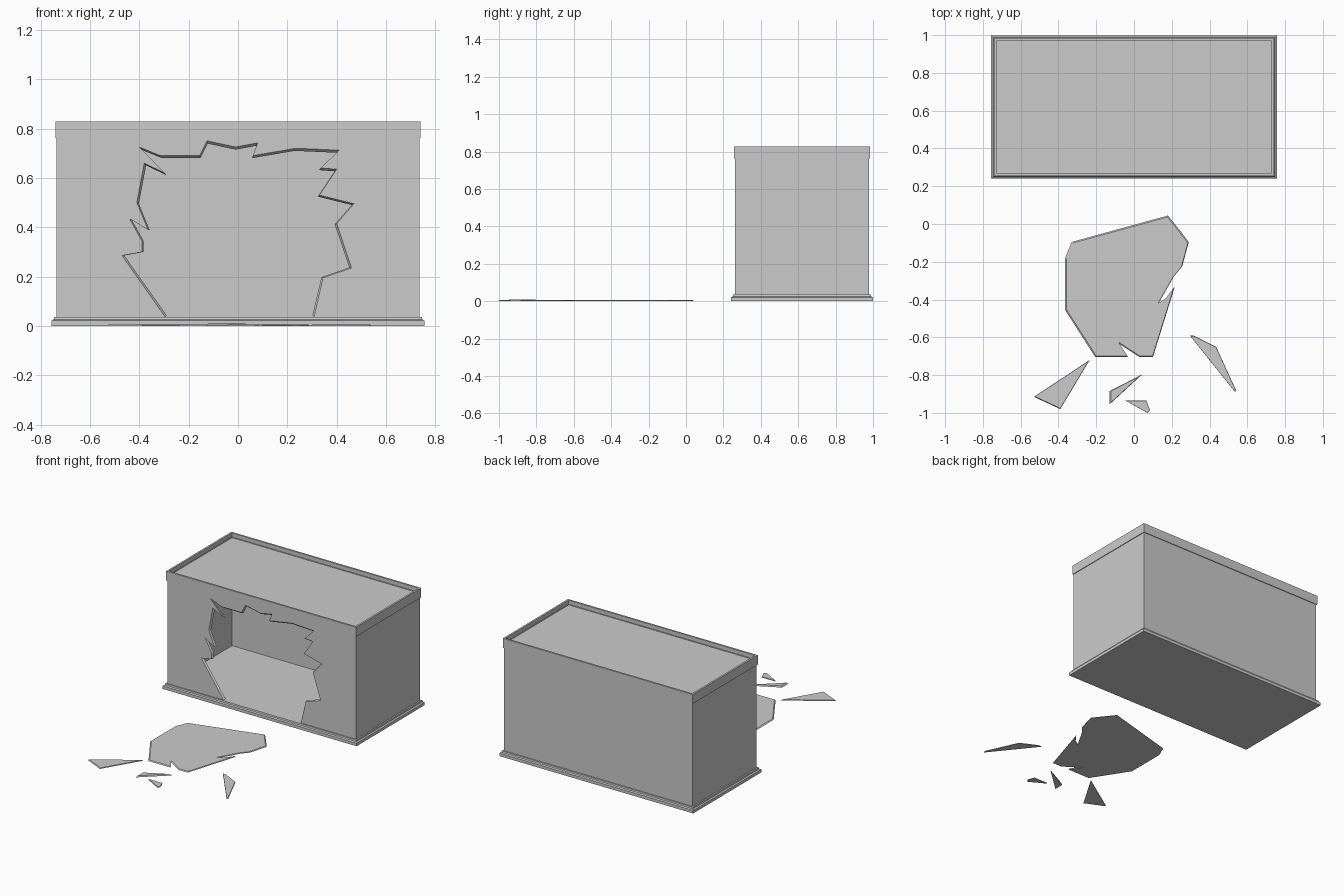
import bpy, bmesh

if "Cube" in bpy.data.objects:
    bpy.data.objects.remove(bpy.data.objects["Cube"])

CY = 0.62  # centre of the tank in y


def loft(name, loops, close=False):
    """Skin equal-length loops; cap the ends, or close into a ring."""
    bm = bmesh.new()
    rings = [[bm.verts.new(p) for p in loop] for loop in loops]
    n = len(rings[0])
    pairs = list(zip(rings, rings[1:]))
    if close:
        pairs.append((rings[-1], rings[0]))
    else:
        bm.faces.new(rings[0])
        bm.faces.new(rings[-1])
    for a, b in pairs:
        for i in range(n):
            j = (i + 1) % n
            bm.faces.new((a[i], a[j], b[j], b[i]))
    bmesh.ops.recalc_face_normals(bm, faces=bm.faces)
    mesh = bpy.data.meshes.new(name)
    bm.to_mesh(mesh)
    bm.free()
    obj = bpy.data.objects.new(name, mesh)
    bpy.context.collection.objects.link(obj)
    return obj


def rect(off, z):
    """Tank footprint grown by off, at height z."""
    x, y = 0.735 + off, 0.358 + off
    return [(-x, CY - y, z), (x, CY - y, z), (x, CY + y, z), (-x, CY + y, z)]


def shard(name, pts, height, shrink=0.96):
    """Flat glass piece lying on the ground with slanted edges."""
    cx = sum(p[0] for p in pts) / len(pts)
    cy = sum(p[1] for p in pts) / len(pts)
    loft(name, [[(x, y, 0) for x, y in pts],
                [(cx + (x - cx) * shrink, cy + (y - cy) * shrink, height)
                 for x, y in pts]])


# Stepped base, top rim and recessed lid
loft("base_trim", [rect(0.021, 0), rect(0.021, 0.021),
                   rect(0.012, 0.026), rect(0.010, 0.036)])
loft("top_rim", [rect(0.005, 0.762), rect(0.005, 0.828),
                 rect(-0.008, 0.828), rect(-0.008, 0.762)], close=True)
loft("lid", [rect(-0.006, 0.785), rect(-0.006, 0.797)])

# Side and back panes as one U-shaped wall
X, F, B, T = 0.735, CY - 0.358, CY + 0.358, 0.012
u_shape = [(-X, F + T), (-X, B), (X, B), (X, F + T),
           (X - T, F + T), (X - T, B - T), (T - X, B - T), (T - X, F + T)]
loft("side_and_back_panes", [[(x, y, z) for x, y in u_shape]
                             for z in (0.03, 0.80)])

# Broken front pane: outline runs along the jagged hole, then round the frame
hole = [(-.295, .036), (-.47, .285), (-.39, .30), (-.39, .345), (-.44, .435),
        (-.365, .39), (-.41, .50), (-.38, .66), (-.295, .618), (-.40, .725),
        (-.315, .69), (-.155, .69), (-.125, .75), (-.01, .725), (.08, .742),
        (.06, .69), (.235, .72), (.41, .712), (.335, .64), (.40, .635),
        (.33, .53), (.47, .495), (.40, .415), (.46, .235), (.345, .195),
        (.308, .036)]
frame = [(X, .036), (X, .80), (-X, .80), (-X, .036)]
front = [(x, F, z) for x, z in hole + frame]
back = [(x * 0.98, F + T, max(.036, .3 + (z - .3) * 0.975)) for x, z in hole]
back += [(x, F + T, z) for x, z in frame]
loft("broken_front_pane", [front, back])

# Glass pieces on the ground
shard("large_shard", [
    (-.33, -.095), (.18, .045), (.24, -.03), (.29, -.095), (.255, -.225),
    (.21, -.28), (.13, -.42), (.17, -.395), (.215, -.335), (.10, -.705),
    (.03, -.705), (-.085, -.63), (-.035, -.705), (-.205, -.705),
    (-.365, -.455), (-.365, -.18)], 0.006, 0.98)
shard("left_shard", [(-.53, -.915), (-.235, -.72), (-.39, -.98)], 0.006)
shard("middle_shard", [(-.13, -.885), (.045, -.795), (-.13, -.955)], 0.01, 0.85)
shard("small_shard", [(-.045, -.935), (.065, -.935), (.085, -.985),
                      (.07, -1.0)], 0.006)
shard("right_shard", [(.295, -.59), (.315, -.59), (.435, -.65),
                      (.54, -.88), (.535, -.89)], 0.006)
